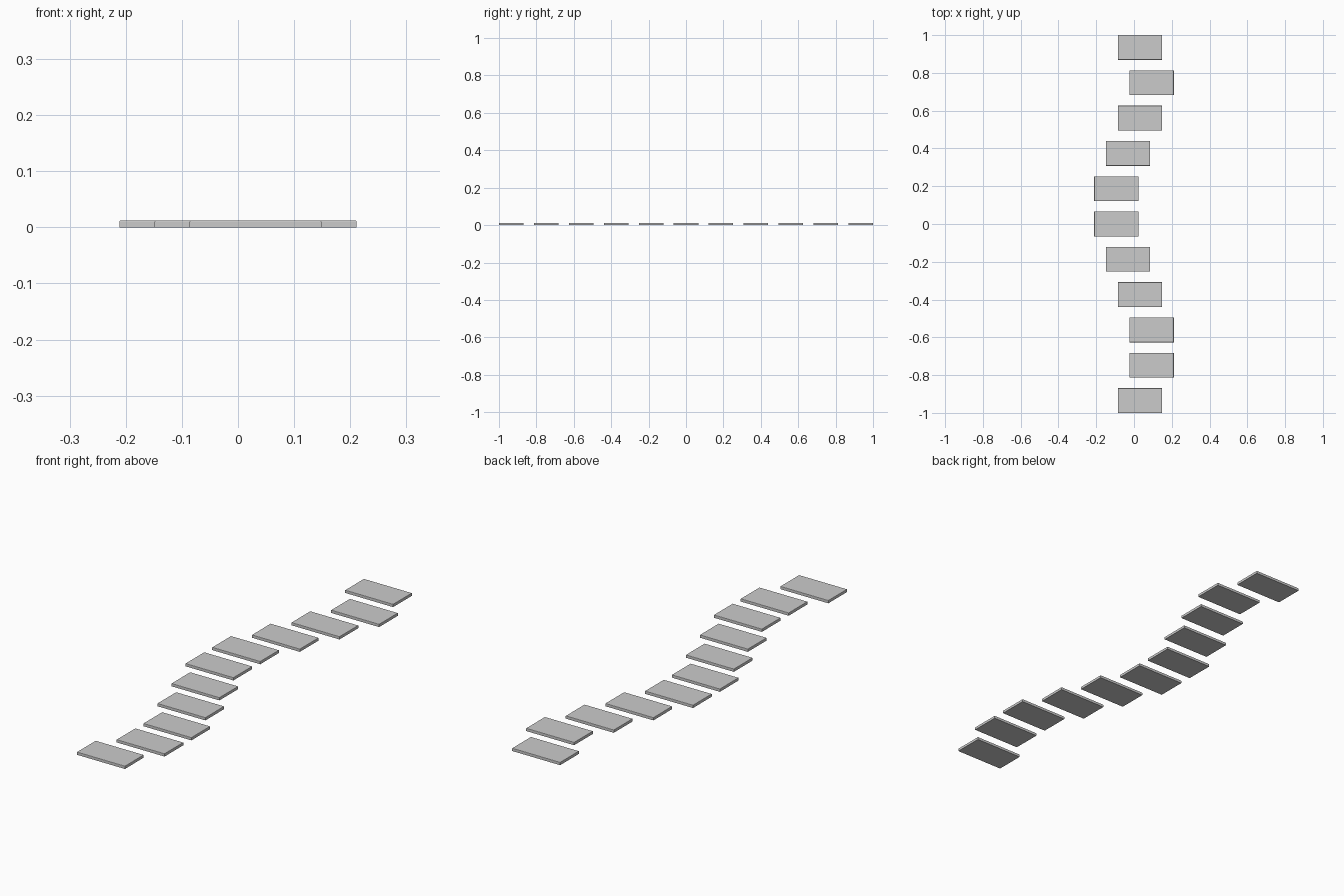
import bpy, bmesh

if "Cube" in bpy.data.objects:
    bpy.data.objects.remove(bpy.data.objects["Cube"])

W, D, H = 0.2345, 0.131, 0.0125      # slab size
STEP_X = 0.0625                      # sideways grid of the winding path
PITCH = (2.0 - D) / 10               # spacing along the path
# sideways position of each slab, front to back, in half grid steps
OFFSETS = [1, 3, 3, 1, -1, -3, -3, -1, 1, 3, 1]


def slab_mesh():
    """Flat slab with softly rounded top edges and a sharp base."""
    bm = bmesh.new()
    bmesh.ops.create_cube(bm, size=1.0)
    for v in bm.verts:
        v.co = (v.co.x * W, v.co.y * D, (v.co.z + 0.5) * H)
    top = [e for e in bm.edges if all(v.co.z > H / 2 for v in e.verts)]
    bmesh.ops.bevel(bm, geom=top, offset=0.002, segments=2, profile=0.5,
                    affect='EDGES')
    mesh = bpy.data.meshes.new("stepping_slab")
    bm.to_mesh(mesh)
    bm.free()
    return mesh


# winding row of stepping slabs
mesh = slab_mesh()
for i, off in enumerate(OFFSETS):
    slab = bpy.data.objects.new(f"stepping_slab_{i + 1}", mesh)
    slab.location = (off * STEP_X / 2, -1.0 + D / 2 + i * PITCH, 0)
    bpy.context.collection.objects.link(slab)
